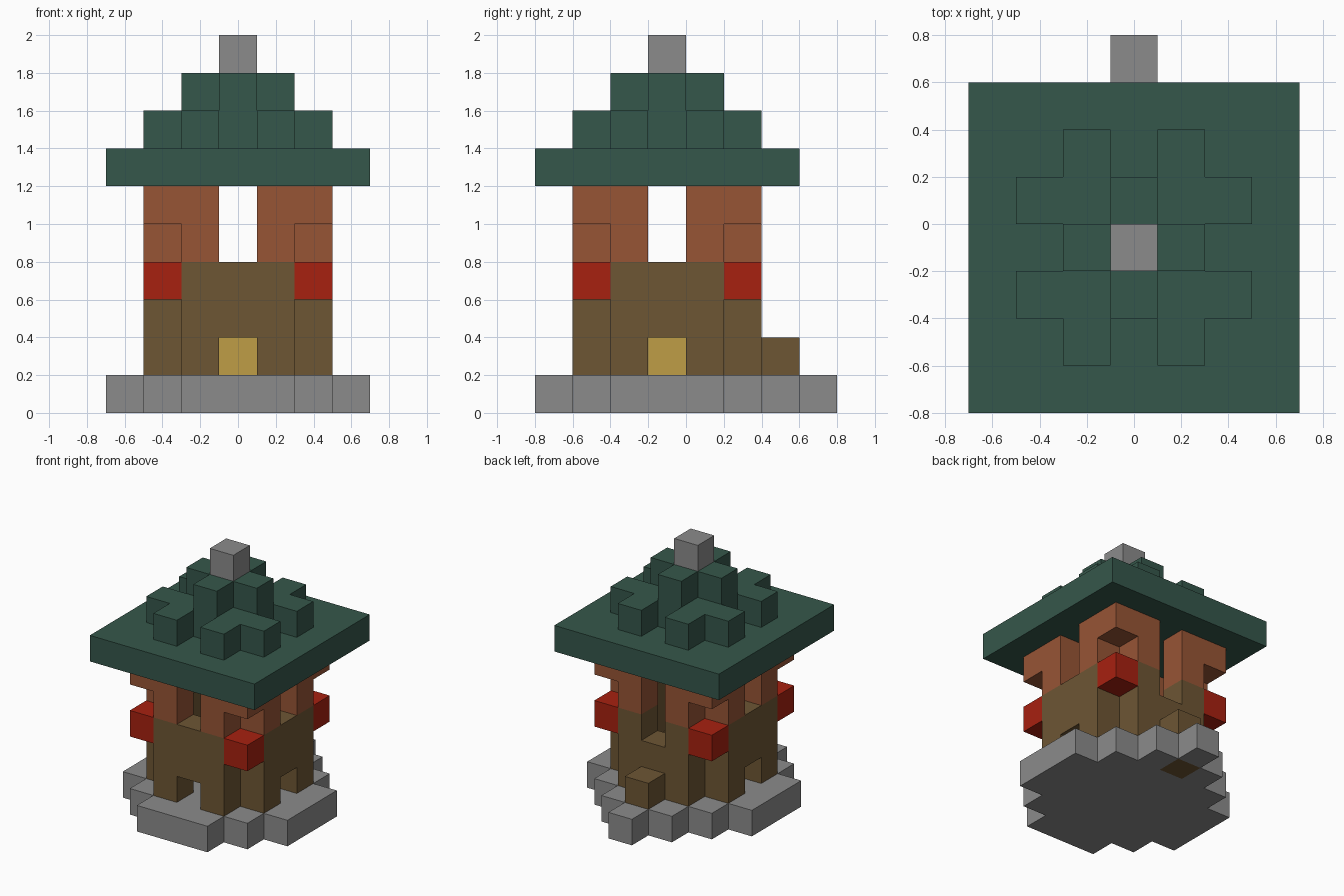
import bpy, bmesh
from mathutils import Vector

CELL = 0.2
Y_SHIFT = -0.1  # the back step sticks out, so the tower sits slightly forward

default = bpy.data.objects.get("Cube")
if default:
    bpy.data.objects.remove(default, do_unlink=True)


def material(name, rgb):
    mat = bpy.data.materials.new(name)
    mat.use_nodes = True
    color = (*rgb, 1.0)
    mat.diffuse_color = color
    mat.node_tree.nodes["Principled BSDF"].inputs["Base Color"].default_value = color
    return mat


stone = material("grey stone", (0.26, 0.26, 0.26))
wood = material("brown wood", (0.155, 0.093, 0.034))
clay = material("terracotta", (0.31, 0.09, 0.036))
red = material("lantern red", (0.39, 0.015, 0.005))
gold = material("gold", (0.52, 0.34, 0.062))
green = material("roof green", (0.036, 0.095, 0.07))


def block_part(name, mat, layers):
    """Build one part from {layer: set of (i, j) cells}, keeping outer faces only."""
    cells = {(i, j, k) for k, plan in layers.items() for i, j in plan}
    bm = bmesh.new()
    for cell in cells:
        center = Vector(cell) + Vector((0, 0, 0.5))
        for axis in range(3):
            for sign in (-1, 1):
                n = Vector((0, 0, 0))
                n[axis] = sign
                if tuple(int(c + d) for c, d in zip(cell, n)) in cells:
                    continue
                u = Vector((0, 0, 0))
                u[(axis + 1) % 3] = 1
                v = n.cross(u)
                corners = ((-1, -1), (1, -1), (1, 1), (-1, 1))
                bm.faces.new([bm.verts.new((center + (n + a * u + b * v) / 2) * CELL)
                              for a, b in corners])
    bmesh.ops.remove_doubles(bm, verts=bm.verts, dist=0.001)
    bmesh.ops.dissolve_limit(bm, angle_limit=0.01, verts=bm.verts, edges=bm.edges)
    mesh = bpy.data.meshes.new(name)
    bm.to_mesh(mesh)
    bm.free()
    mesh.materials.append(mat)
    obj = bpy.data.objects.new(name, mesh)
    obj.location.y = Y_SHIFT
    bpy.context.collection.objects.link(obj)
    return obj


def square(r):
    return {(i, j) for i in range(-r, r + 1) for j in range(-r, r + 1)}


# Shared floor plans
center = {(0, 0)}
corners = {(i, j) for i in (-2, 2) for j in (-2, 2)}
ring = square(2) - square(1) - corners
back = {(0, 2)}
openings = {(0, -2), (-2, 0), (2, 0)}
pillars = ring - openings - back

# Rounded stone base with a step at the back
disc = {(i, j) for i, j in square(3) if i * i + j * j <= 10}
block_part("stone_base", stone, {0: (disc | {(0, 4)}) - {(0, 3)}})
block_part("back_step", wood, {0: {(0, 3)}, 1: {(0, 3)}})

# Lower walls with three doorways and a deeper opening at the back
block_part("lower_walls", wood, {1: ring - openings, 2: ring, 3: ring - back})
block_part("gold_block", gold, {1: center})

# Upper pillars, joined at the corners under the roof
block_part("upper_pillars", clay, {4: pillars, 5: pillars | corners})

# Corner lanterns
for i, j in sorted(corners):
    name = ("front" if j < 0 else "back") + ("_left" if i > 0 else "_right")
    block_part(name + "_lantern", red, {3: {(i, j)}})

# Stepped roof and finial
cross = {(i, j) for i, j in square(1) if abs(i) + abs(j) <= 1}
block_part("roof", green, {6: square(3), 7: square(1) | pillars, 8: cross})
block_part("roof_finial", stone, {9: center})
